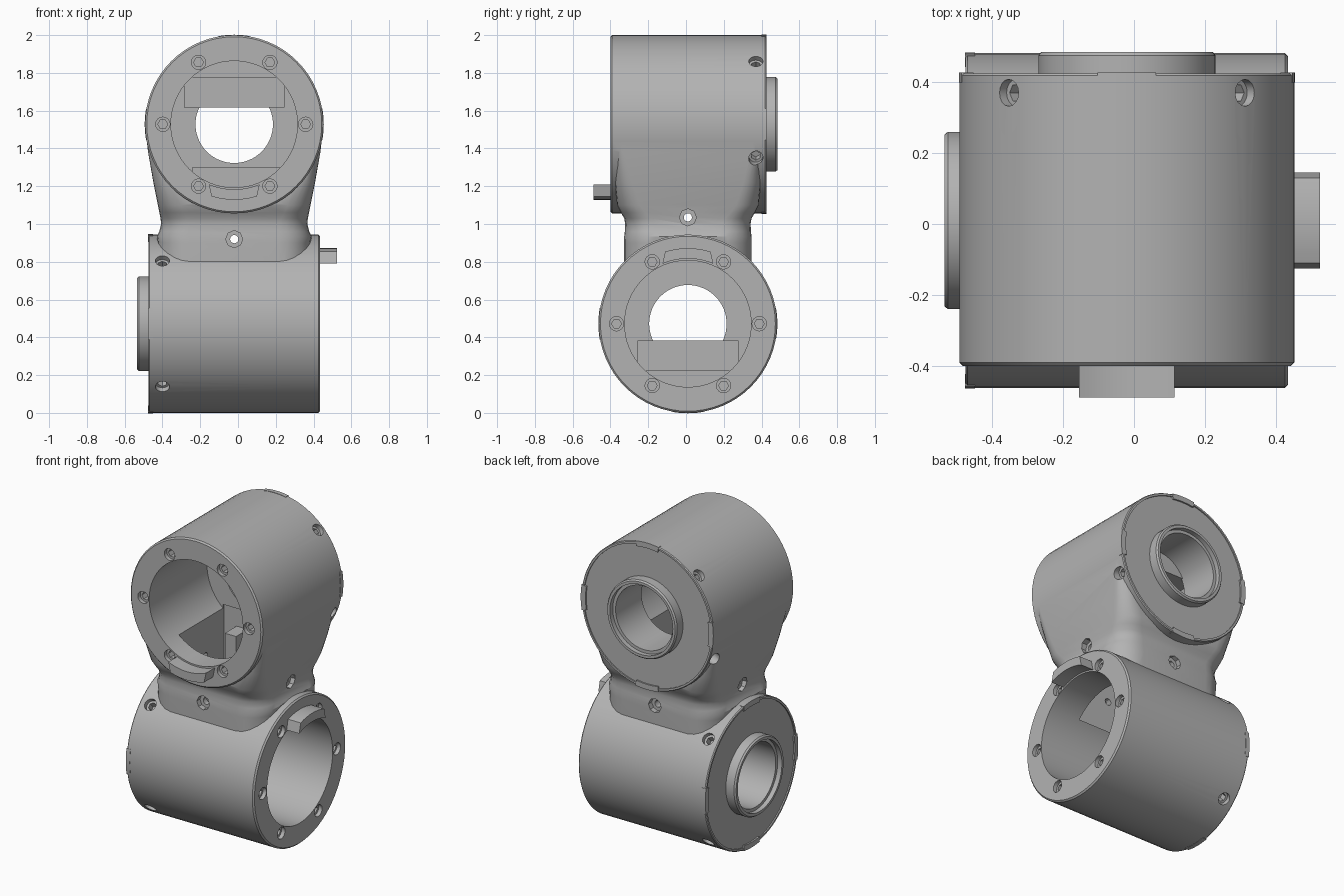
import bpy, bmesh
from math import sin, cos, pi, radians
from mathutils import Matrix, Vector

cube = bpy.data.objects.get("Cube")
if cube:
    bpy.data.objects.remove(cube, do_unlink=True)

gray = bpy.data.materials.new("gray_plastic")
gray.use_nodes = True
gray.diffuse_color = (0.45, 0.45, 0.45, 1)
gray.node_tree.nodes["Principled BSDF"].inputs["Base Color"].default_value = (0.45, 0.45, 0.45, 1)


def loft(name, rings, matrix=Matrix()):
    """Closed solid through a list of equally sized point rings."""
    bm = bmesh.new()
    loops = [[bm.verts.new(matrix @ Vector(p)) for p in ring] for ring in rings]
    n = len(loops[0])
    for a, b in zip(loops, loops[1:]):
        for i in range(n):
            j = (i + 1) % n
            bm.faces.new((a[i], a[j], b[j], b[i]))
    bm.faces.new(loops[0])
    bm.faces.new(loops[-1])
    bmesh.ops.recalc_face_normals(bm, faces=bm.faces)
    mesh = bpy.data.meshes.new(name)
    bm.to_mesh(mesh)
    bm.free()
    mesh.materials.append(gray)
    obj = bpy.data.objects.new(name, mesh)
    bpy.context.collection.objects.link(obj)
    return obj


def lathe(name, profile, matrix=Matrix(), sides=64):
    """Solid of revolution about local z from (radius, height) pairs."""
    turn = [2 * pi * i / sides for i in range(sides)]
    return loft(name, [[(r * cos(a), r * sin(a), h) for a in turn] for r, h in profile], matrix)


def box(name, low, high, matrix=Matrix()):
    (x0, y0, z0), (x1, y1, z1) = low, high
    return loft(name, [[(x0, y0, z), (x1, y0, z), (x1, y1, z), (x0, y1, z)] for z in (z0, z1)], matrix)


def wedge(name, r0, r1, half0, half1, middle, h0, h1, matrix):
    """Arc-shaped key between two radii and two heights."""
    steps = [k / 4 - 1 for k in range(9)]
    arc = [(r0, middle + half0 * s) for s in steps] + [(r1, middle - half1 * s) for s in steps]
    return loft(name, [[(r * cos(radians(a)), r * sin(radians(a)), h) for r, a in arc]
                       for h in (h0, h1)], matrix)


def frame(x, y, z, origin):
    return Matrix.Translation(origin) @ Matrix((x, y, z)).transposed().to_4x4()


def aim(point, direction):
    """Frame at a point with local z along a direction."""
    return Matrix.Translation(point) @ Vector(direction).to_track_quat('Z', 'Y').to_matrix().to_4x4()


cutters, bodies, parts = [], [], []


def screw_recess(matrix):
    """Round counterbore with a hex socket; local z points out of the surface."""
    cutters.append(lathe("recess_cutter", [(.038, -.025), (.038, .05)], matrix, 16))
    cutters.append(lathe("socket_cutter", [(.026, -.07), (.026, -.01)], matrix, 6))


def housing(name, m, start, end, screw_drop, screw_angles):
    """Cup-shaped housing: open at start, recessed lid and collar at end."""
    bodies.append(lathe(name, [(.463, start), (.472, start + .009), (.472, end - .006), (.467, end),
                               (.455, end), (.455, end - .008), (.25, end - .008), (.25, end + .05),
                               (.242, end + .06)], m))
    wall = end - .235
    cutters.append(lathe("bore_cutter", [(.335, start - .05), (.335, wall), (.205, wall),
                                         (.205, end + .03), (.225, end + .03), (.225, end + .1)], m))
    # Screws in the open rim
    for k in range(6):
        a = k * pi / 3
        screw_recess(m @ aim((.378 * cos(a), .378 * sin(a), start), (0, 0, -1)))
    # Screws around the lid
    for angle in screw_angles:
        d = Vector((cos(radians(angle)), sin(radians(angle)), 0))
        screw_recess(m @ aim(d * .467 + Vector((0, 0, end - screw_drop)), d))
    # Locking key on the rim, inner stop block and lid tabs
    parts.append(wedge(name + "_key", .345, .40, 23, 17.5, 270, start - .09, start + .05, m))
    parts.append(box(name + "_stop_block", (-.267, .09, end - .4), (.267, .25, wall + .01), m))
    for k in range(4):
        parts.append(wedge(name + "_lid_tab", .44, .474, 10, 10, 90 * k, end - .026, end + .002, m))


# Two housings at right angles
housing("upper_housing", frame((-1, 0, 0), (0, 0, 1), (0, 1, 0), (-.02, 0, 1.528)),
        -.40, .425, .055, (45, 135, -22, 202))
housing("lower_housing", frame((0, 1, 0), (0, 0, -1), (-1, 0, 0), (0, .01, .472)),
        -.435, .475, .075, (45, 135, 225, 315))


# Neck with rounded-rectangle sections, squarer and deeper toward the top
def rounded(hx, hy, r, z):
    ring = []
    for k, (sx, sy) in enumerate(((1, 1), (-1, 1), (-1, -1), (1, -1))):
        for i in range(7):
            a = (k + i / 6) * pi / 2
            ring.append((-.02 + sx * (hx - r) + r * cos(a), .01 + sy * (hy - r) + r * sin(a), z))
    return ring


sections = [(.40, .338, .17, .7), (.405, .338, .17, .9), (.41, .337, .17, .935), (.397, .334, .16, .96),
            (.387, .332, .15, 1.0), (.39, .337, .14, 1.03), (.396, .355, .13, 1.06),
            (.404, .375, .12, 1.1), (.428, .385, .09, 1.22), (.456, .387, .05, 1.38),
            (.464, .387, .04, 1.45)]
body = loft("joint_body", [rounded(hx, hy, r, z) for hx, hy, r, z in sections])

# Cable passage, cross holes and nut seats through the neck
cutters.append(box("passage_cutter", (-.24, -.26, .70), (.22, .2, 1.30)))
for point, axis, reach in (((-.02, .01, .92), (0, 1, 0), .335), ((-.02, .01, 1.035), (1, 0, 0), .39)):
    for sign in (1, -1):
        d = Vector(axis) * sign
        seat = aim(Vector(point) + d * reach, d)
        cutters.append(lathe("nut_seat_cutter", [(.045, -.03), (.045, .06)], seat, 8))
        cutters.append(lathe("cross_hole_cutter", [(.022, -.25), (.022, 0)], seat, 12))

# Guide posts along the back of the passage
for x in (-.15, .05):
    parts.append(box("guide_post", (x, .08, .80), (x + .08, .22, 1.18)))

# Fuse the body and cut all recesses
for operation, group in (('UNION', bodies), ('DIFFERENCE', cutters)):
    for tool in group:
        tool.hide_render = True
        mod = body.modifiers.new(operation, 'BOOLEAN')
        mod.operation, mod.solver, mod.object = operation, 'EXACT', tool
fused = bpy.data.meshes.new_from_object(body.evaluated_get(bpy.context.evaluated_depsgraph_get()))
body.modifiers.clear()
body.data = fused
for tool in bodies + cutters:
    bpy.data.objects.remove(tool, do_unlink=True)

# Smooth shading with sharp edges kept
bpy.ops.object.select_all(action='DESELECT')
for obj in parts + [body]:
    obj.select_set(True)
bpy.context.view_layer.objects.active = body
bpy.ops.object.shade_smooth_by_angle(angle=radians(30))
